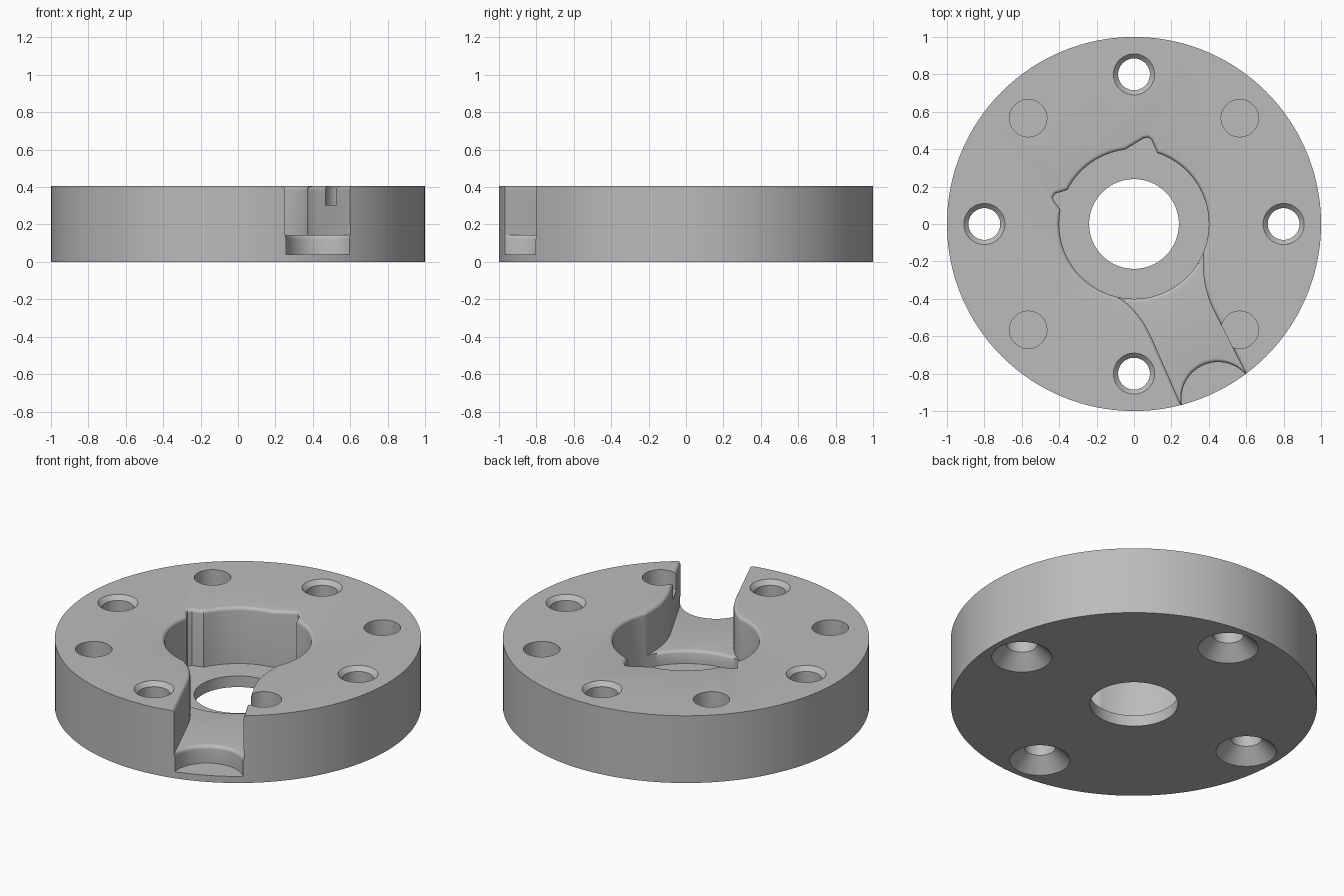
import bpy, bmesh, math
from mathutils import Vector
from mathutils.geometry import interpolate_bezier

cube = bpy.data.objects.get("Cube")
if cube:
    bpy.data.objects.remove(cube, do_unlink=True)

HEIGHT, CHANNEL_Z, POCKET_Z, SCOOP_Z = 0.405, 0.145, 0.067, 0.04

grey = bpy.data.materials.new("plain grey")
grey.use_nodes = True
grey.diffuse_color = (0.5, 0.5, 0.5, 1)
grey.node_tree.nodes["Principled BSDF"].inputs["Base Color"].default_value = grey.diffuse_color


def loft(name, rings):
    """Closed solid through a stack of (outline, height) rings."""
    bm = bmesh.new()
    loops = [[bm.verts.new((p[0], p[1], z)) for p in pts] for pts, z in rings]
    n = len(loops[0])
    for a, b in zip(loops, loops[1:]):
        for i in range(n):
            j = (i + 1) % n
            bm.faces.new((a[i], a[j], b[j], b[i]))
    bm.faces.new(loops[0][::-1])
    bm.faces.new(loops[-1])
    bmesh.ops.recalc_face_normals(bm, faces=bm.faces)
    mesh = bpy.data.meshes.new(name)
    bm.to_mesh(mesh)
    bm.free()
    obj = bpy.data.objects.new(name, mesh)
    bpy.context.collection.objects.link(obj)
    return obj


def arc(radius, start, end, steps, centre=(0, 0)):
    angles = [math.radians(start + (end - start) * i / steps) for i in range(steps + 1)]
    return [Vector((centre[0] + radius * math.cos(a), centre[1] + radius * math.sin(a))) for a in angles]


def circle(radius, steps, centre=(0, 0)):
    return arc(radius, 0, 360, steps, centre)[:-1]


def lathe(name, profile, steps, centre=(0, 0)):
    return loft(name, [(circle(r, steps, centre), z) for r, z in profile])


def outward(pts):
    """Outward directions of a counter-clockwise outline."""
    result = []
    for i, p in enumerate(pts):
        d = (p - pts[i - 1]).normalized() + (pts[(i + 1) % len(pts)] - p).normalized()
        result.append(Vector((d.y, -d.x)).normalized())
    return result


def rounded_cutter(name, pts, directions, bottom, top, radius, above):
    """Cutter that leaves a rounded rim where it meets the height top."""
    rings = [(pts, bottom)] if bottom < top - radius else []
    for k in range(6):
        t = math.pi / 2 * k / 5
        grow = radius * (1 - math.cos(t))
        rings.append(([p + d * grow for p, d in zip(pts, directions)],
                      top - radius + radius * math.sin(t)))
    rings.append((rings[-1][0], above))
    return loft(name, rings)


# Main disc
disc = lathe("flange_disc", [(1, 0), (1, HEIGHT)], 160)
cutters = []

# Central pocket with two small spurs
spur_back = [Vector(p) for p in ((0.092, 0.452), (0.075, 0.463), (0.05, 0.457))]
spur_side = [Vector(p) for p in ((-0.42, 0.163), (-0.435, 0.143), (-0.427, 0.123))]
pocket = (arc(0.4, -30, 72, 28) + spur_back + arc(0.4, 97, 153, 16) + spur_side
          + arc(0.4, 169, 325, 42))
cutters.append(rounded_cutter("pocket_cutter", pocket, outward(pocket),
                              POCKET_Z, HEIGHT, 0.02, HEIGHT + 0.1))

# Flared channel running out to the rim
left_wall = interpolate_bezier(Vector((-0.12, -0.372)), Vector((-0.02, -0.42)),
                               Vector((0.045, -0.5)), Vector((0.095, -0.61)), 14)
right_wall = interpolate_bezier(Vector((0.42, -0.45)), Vector((0.38, -0.36)),
                                Vector((0.36, -0.27)), Vector((0.372, -0.13)), 14)
channel = [p.to_2d() for p in left_wall] + [Vector((0.31, -1.1)), Vector((0.74, -1.08))]
channel += [p.to_2d() for p in right_wall]
cutters.append(rounded_cutter("channel_cutter", channel, outward(channel),
                              CHANNEL_Z, HEIGHT, 0.02, HEIGHT + 0.1))

# Rounded step between channel and pocket
step = [Vector((0, -0.1))] + arc(0.398, -96, -31, 24)
step_dirs = [Vector((0, 0))] + [p.normalized() for p in step[1:]]
cutters.append(rounded_cutter("step_cutter", step, step_dirs,
                              0.2, CHANNEL_Z, 0.022, CHANNEL_Z + 0.05))

# Scoop at the mouth of the channel, its rim fading out at the sides
axis = Vector((-0.42, 0.91)).normalized()
centre = Vector((0.45, -0.935))
scoop = circle(0.197, 64, centre)
scoop_dirs = []
for p in scoop:
    d = (p - centre).normalized()
    scoop_dirs.append(d * max(0, d.dot(axis)))
cutters.append(rounded_cutter("scoop_cutter", scoop, scoop_dirs,
                              SCOOP_Z, CHANNEL_Z, 0.022, CHANNEL_Z + 0.05))

# Centre bore
cutters.append(lathe("bore_cutter", [(0.24, -0.1), (0.24, 0.1)], 64))

# Four screw holes, chamfered above and countersunk below; four blind holes
screw = [(0.175, -0.01), (0.085, 0.08), (0.085, HEIGHT - 0.025), (0.12, HEIGHT + 0.01)]
blind = [(0.1, HEIGHT - 0.1), (0.1, HEIGHT + 0.1)]
for quarter in range(4):
    a = math.pi / 2 * quarter
    b = a + math.pi / 4
    cutters.append(lathe("screw_hole_cutter", screw, 40, (0.8 * math.cos(a), 0.8 * math.sin(a))))
    cutters.append(lathe("blind_hole_cutter", blind, 40, (0.8 * math.cos(b), 0.8 * math.sin(b))))

# Cut everything out of the disc
bpy.context.view_layer.objects.active = disc
for cutter in cutters:
    cutter.hide_render = True
    mod = disc.modifiers.new(cutter.name, "BOOLEAN")
    mod.operation = "DIFFERENCE"
    mod.solver = "EXACT"
    mod.object = cutter
    bpy.ops.object.modifier_apply(modifier=mod.name)
    bpy.data.objects.remove(cutter, do_unlink=True)

disc.data.materials.clear()
disc.data.materials.append(grey)
bpy.ops.object.select_all(action="DESELECT")
disc.select_set(True)
bpy.ops.object.shade_smooth_by_angle(angle=math.radians(30))
